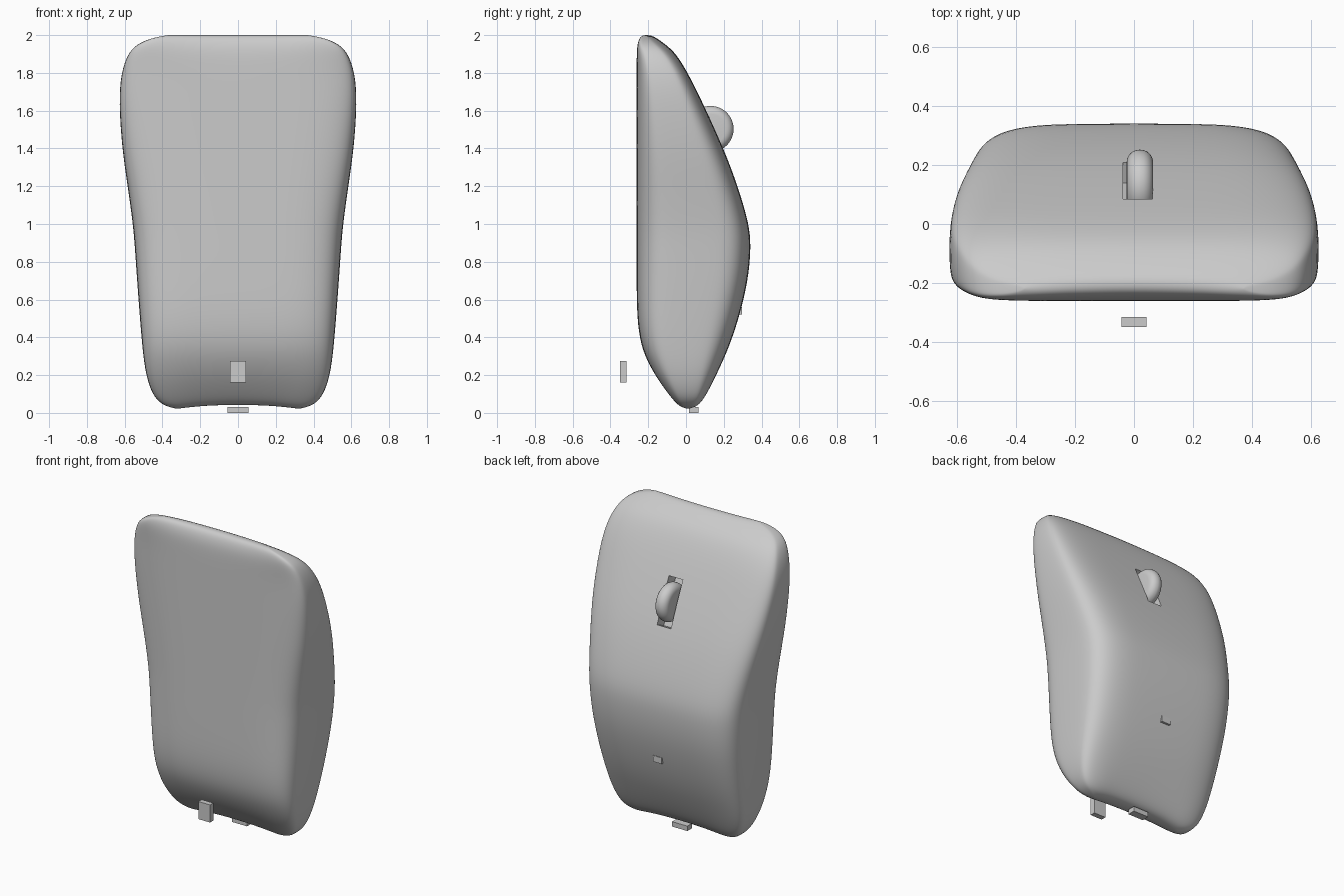
import bpy
import bmesh
from math import cos, sin, pi, copysign
from mathutils import Matrix

default_cube = bpy.data.objects.get("Cube")
if default_cube:
    bpy.data.objects.remove(default_cube, do_unlink=True)

# One plain grey for every part
GREY = (0.6, 0.6, 0.6, 1)
grey = bpy.data.materials.new("plain_grey")
grey.use_nodes = True
grey.diffuse_color = GREY
for node in grey.node_tree.nodes:
    if node.type == 'BSDF_PRINCIPLED':
        node.inputs["Base Color"].default_value = GREY


def make_object(name, bm):
    bmesh.ops.recalc_face_normals(bm, faces=bm.faces)
    mesh = bpy.data.meshes.new(name)
    bm.to_mesh(mesh)
    bm.free()
    mesh.materials.append(grey)
    obj = bpy.data.objects.new(name, mesh)
    bpy.context.collection.objects.link(obj)
    return obj


def make_box(name, centre, size, tilt=0):
    bm = bmesh.new()
    matrix = (Matrix.Translation(centre) @ Matrix.Rotation(tilt, 4, 'X')
              @ Matrix.Diagonal((*size, 1)))
    bmesh.ops.create_cube(bm, size=1, matrix=matrix)
    return make_object(name, bm)


def activate(obj):
    bpy.ops.object.select_all(action='DESELECT')
    obj.select_set(True)
    bpy.context.view_layer.objects.active = obj


def smooth(obj):
    activate(obj)
    bpy.ops.object.shade_smooth_by_angle(angle=pi / 5)


def power(value, exponent):
    return copysign(abs(value) ** exponent, value)


# Body sections: height, half width, front y, back y
SECTIONS = [
    (.02, .32, -.015, .035), (.035, .39, -.045, .07), (.08, .445, -.085, .105),
    (.17, .48, -.15, .15), (.26, .497, -.2, .19), (.36, .508, -.24, .232),
    (.5, .52, -.26, .28), (.7, .535, -.262, .33), (.88, .547, -.262, .345),
    (1, .557, -.262, .335), (1.2, .585, -.262, .275), (1.4, .615, -.262, .2),
    (1.65, .632, -.262, .085), (1.8, .62, -.262, .01), (1.9, .585, -.26, -.05),
    (1.95, .54, -.25, -.105), (1.985, .46, -.235, -.155), (2, .37, -.215, -.185),
]
SIDES = 40
ROUNDNESS = 2 / 4.6


def section_ring(bm, height, half_width, front, back):
    ring = []
    for i in range(SIDES):
        angle = 2 * pi * i / SIDES
        x = half_width * power(cos(angle), ROUNDNESS)
        y = (front + back) / 2 + (back - front) / 2 * power(sin(angle), ROUNDNESS)
        # Hollow the bottom edge and bow the top ridge
        low = max(0, 1 - height / .3)
        high = max(0, (height - 1.8) / .2)
        z = height + .025 * low * max(0, 1 - (x / .33) ** 2)
        y -= .035 * high ** 2 * (x / .5) ** 2
        ring.append(bm.verts.new((x, y, z)))
    return ring


def cap(bm, ring):
    for i in range(SIDES // 2):
        corners = [ring[i], ring[i + 1], ring[-i - 1], ring[-i]]
        bm.faces.new(list(dict.fromkeys(corners)))


# Body: lofted sections, softened by subdivision
bm = bmesh.new()
rings = [section_ring(bm, *section) for section in SECTIONS]
for lower, upper in zip(rings, rings[1:]):
    for i in range(SIDES):
        j = (i + 1) % SIDES
        bm.faces.new((lower[i], lower[j], upper[j], upper[i]))
cap(bm, rings[0])
cap(bm, rings[-1])
body = make_object("body", bm)
subdivision = body.modifiers.new("soften", 'SUBSURF')
subdivision.levels = subdivision.render_levels = 2

# Slot for the wheel, cut along the slope of the back
cutter = make_box("slot_cutter", (.013, .15, 1.51), (.1, .16, .3), tilt=.43)
cutter.hide_render = True
cut = body.modifiers.new("slot", 'BOOLEAN')
cut.operation = 'DIFFERENCE'
cut.solver = 'EXACT'
cut.object = cutter
activate(body)
for modifier in list(body.modifiers):
    bpy.ops.object.modifier_apply(modifier=modifier.name)
bpy.data.objects.remove(cutter, do_unlink=True)
smooth(body)

# Scroll wheel with a fully rounded rim
bm = bmesh.new()
bmesh.ops.create_cone(
    bm, cap_ends=True, segments=48, radius1=.122, radius2=.122, depth=.09,
    matrix=Matrix.Translation((.02, .13, 1.503)) @ Matrix.Rotation(pi / 2, 4, 'Y'))
rims = [e for e in bm.edges if any(len(f.verts) > 4 for f in e.link_faces)]
bmesh.ops.bevel(bm, geom=rims, offset=.043, segments=6, profile=.5, affect='EDGES')
smooth(make_object("scroll_wheel", bm))

# Small loose blocks
make_box("back_plate", (0, .275, .54), (.065, .044, .04))
make_box("front_block", (0, -.332, .218), (.084, .034, .115))
make_box("bottom_block", (0, .04, .016), (.11, .05, .032))
